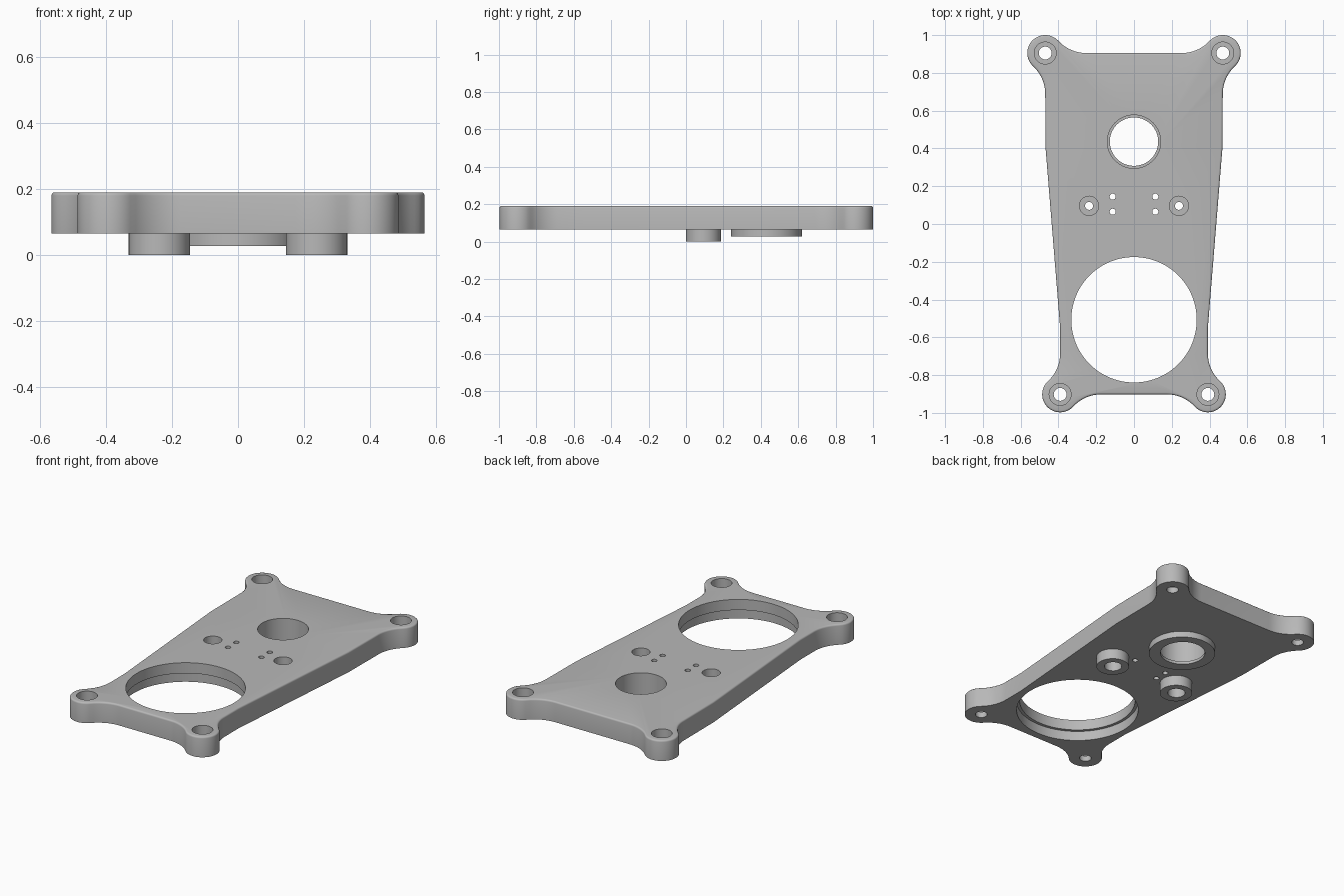
import bpy, bmesh, math
from mathutils import Vector

if "Cube" in bpy.data.objects:
    bpy.data.objects.remove(bpy.data.objects["Cube"], do_unlink=True)

BOTTOM, TOP = 0.065, 0.19
LUG_R, FILLET_R = 0.095, 0.2
BACK_LUG, FRONT_LUG = (0.47, 0.905), (0.391, -0.902)

grey = bpy.data.materials.new("satin grey")
grey.use_nodes = True
grey.diffuse_color = (0.48, 0.48, 0.48, 1)
grey.node_tree.nodes["Principled BSDF"].inputs["Base Color"].default_value = (0.48, 0.48, 0.48, 1)


def new_object(name, bm):
    bmesh.ops.recalc_face_normals(bm, faces=bm.faces)
    mesh = bpy.data.meshes.new(name)
    bm.to_mesh(mesh)
    bm.free()
    mesh.materials.append(grey)
    obj = bpy.data.objects.new(name, mesh)
    bpy.context.collection.objects.link(obj)
    return obj


def cylinder(name, x, y, r, z0, z1, sides=64):
    bm = bmesh.new()
    bmesh.ops.create_cone(bm, cap_ends=True, segments=sides, radius1=r, radius2=r, depth=z1 - z0)
    bmesh.ops.translate(bm, verts=bm.verts, vec=(x, y, (z0 + z1) / 2))
    return new_object(name, bm)


def combine(target, tool, operation):
    """Apply a boolean and discard the tool."""
    tool.hide_render = True
    mod = target.modifiers.new("boolean", 'BOOLEAN')
    mod.operation, mod.solver, mod.object = operation, 'EXACT', tool
    bpy.context.view_layer.update()
    graph = bpy.context.evaluated_depsgraph_get()
    result = bpy.data.meshes.new_from_object(target.evaluated_get(graph))
    target.modifiers.clear()
    target.data = result
    bpy.data.objects.remove(tool, do_unlink=True)


def arc(cx, cy, r, a0, a1, steps):
    return [(cx + r * math.cos(math.radians(a0 + (a1 - a0) * i / steps)),
             cy + r * math.sin(math.radians(a0 + (a1 - a0) * i / steps)))
            for i in range(steps + 1)]


def lug(centre, end):
    """Side fillet, round ear and end fillet; end is +1 at the back, -1 at the front."""
    x, y = centre
    reach = math.sqrt((FILLET_R + LUG_R) ** 2 - FILLET_R ** 2)
    t = math.degrees(math.atan2(reach, FILLET_R))
    side = arc(x + FILLET_R, -reach, FILLET_R, 180, 180 - t, 10)
    ear = arc(x, 0, LUG_R, -t, 90 + t, 28)
    # the ear joins both fillets where the centre lines cross its rim
    ear = arc(x, 0, LUG_R, t - 90, 180 - t, 28)
    side = arc(x + FILLET_R, -reach, FILLET_R, 180, 90 + (90 - t), 10)
    tip = arc(x - reach, FILLET_R, FILLET_R, t - 90, -90, 10)
    return [(px, y + end * py) for px, py in side + ear[1:] + tip[1:]]


# Plate outline: right half, then its mirror
half = lug(FRONT_LUG, -1)[::-1] + [(0.391, -0.55), (0.468, 0.4)] + lug(BACK_LUG, 1)
outline = half + [(-x, y) for x, y in reversed(half)]

bm = bmesh.new()
base = bm.faces.new([bm.verts.new((x, y, BOTTOM)) for x, y in outline])
ext = bmesh.ops.extrude_face_region(bm, geom=[base])
bmesh.ops.translate(bm, vec=(0, 0, TOP - BOTTOM),
                    verts=[g for g in ext["geom"] if isinstance(g, bmesh.types.BMVert)])
# Rounded top rim
rim = [e for e in bm.edges if all(v.co.z > TOP - 0.001 for v in e.verts)]
bmesh.ops.bevel(bm, geom=rim, offset=0.01, segments=3, profile=0.5, affect='EDGES')
plate = new_object("mounting_plate", bm)

# Bosses under the plate
combine(plate, cylinder("centre_collar", 0, 0.43, 0.19, 0.027, 0.1, 96), 'UNION')
for s in (-1, 1):
    combine(plate, cylinder("side_boss", s * 0.238, 0.093, 0.093, 0, 0.1), 'UNION')

# Bores: x, y, radius, bottom, top
LOW, HIGH = -0.1, 0.3
bores = [
    (0, -0.507, 0.332, LOW, HIGH), (0, -0.507, 0.35, LOW, 0.125),
    (0, 0.436, 0.128, LOW, HIGH), (0, 0.436, 0.141, 0.045, HIGH),
]
for s in (-1, 1):
    for x, y in (BACK_LUG, FRONT_LUG):
        bores += [(s * x, y, 0.034, LOW, HIGH), (s * x, y, 0.058, 0.1, HIGH)]
    bores += [(s * 0.238, 0.096, 0.021, LOW, HIGH),
              (s * 0.238, 0.096, 0.051, 0.1, HIGH),
              (s * 0.238, 0.096, 0.05, LOW, 0.07)]
    bores += [(s * 0.113, y, 0.016, LOW, HIGH) for y in (0.065, 0.145)]
for x, y, r, z0, z1 in bores:
    combine(plate, cylinder("bore", x, y, r, z0, z1, 96 if r > 0.1 else 40), 'DIFFERENCE')

# Smooth walls, flat level faces
mesh = plate.data
for p in mesh.polygons:
    p.use_smooth = abs(p.normal.z) < 0.99
    p.material_index = 0
mesh.set_sharp_from_angle(angle=math.radians(35))
